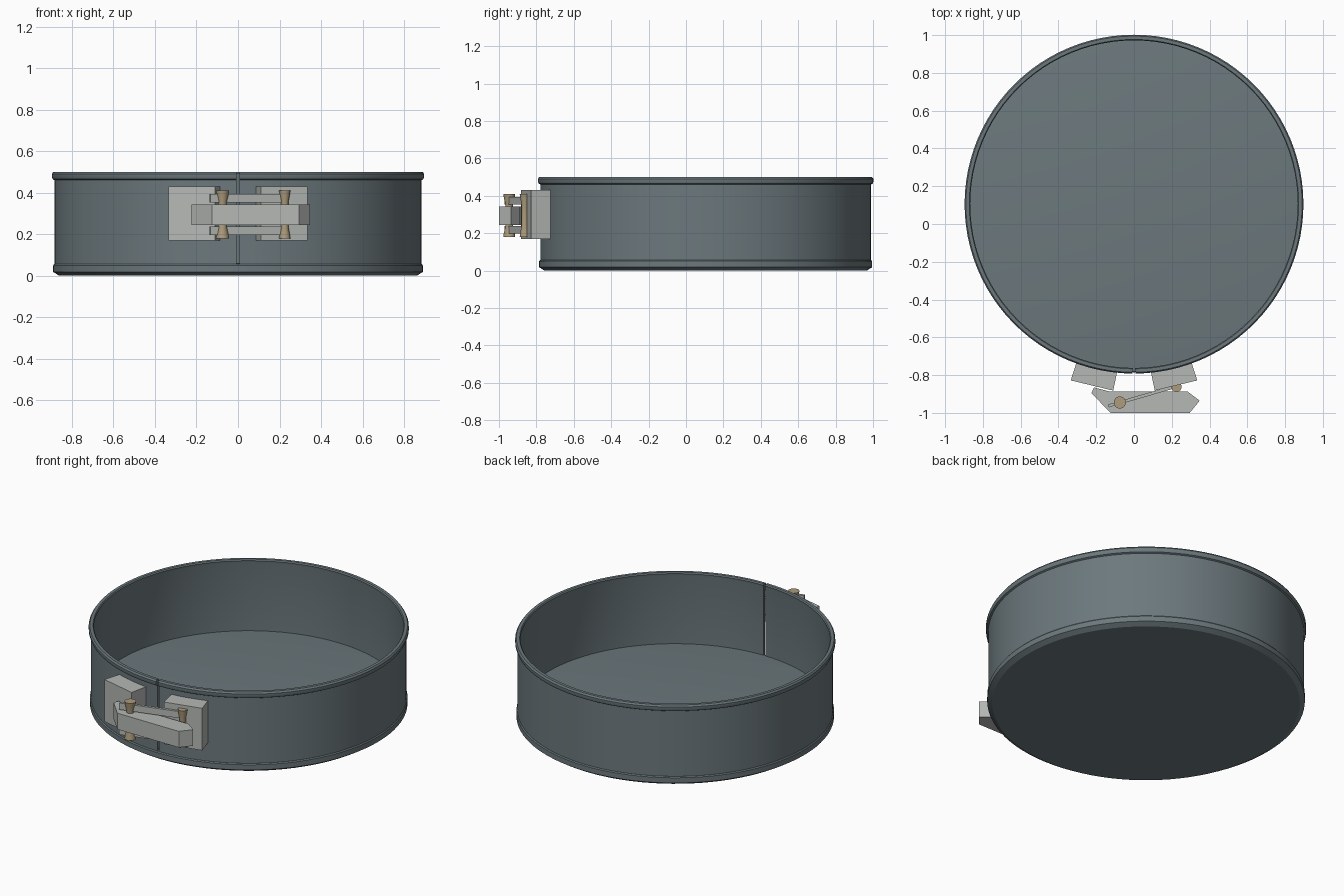
import bpy, bmesh, math
from mathutils import Vector

if "Cube" in bpy.data.objects:
    bpy.data.objects.remove(bpy.data.objects["Cube"])

CY = 0.105      # pan centre in y
MID = 0.295     # height of the clasp's middle


def material(name, rgb):
    m = bpy.data.materials.new(name)
    m.diffuse_color = (*rgb, 1)
    m.use_nodes = True
    m.node_tree.nodes["Principled BSDF"].inputs["Base Color"].default_value = m.diffuse_color
    return m


steel = material("dark_steel", (0.15, 0.19, 0.205))
zinc = material("light_metal", (0.46, 0.48, 0.46))
brass = material("brass", (0.42, 0.33, 0.2))


def finish(name, bm, mat, smooth=False):
    bmesh.ops.recalc_face_normals(bm, faces=bm.faces)
    me = bpy.data.meshes.new(name)
    bm.to_mesh(me)
    bm.free()
    ob = bpy.data.objects.new(name, me)
    bpy.context.collection.objects.link(ob)
    me.materials.append(mat)
    if smooth:
        bpy.ops.object.select_all(action='DESELECT')
        ob.select_set(True)
        bpy.context.view_layer.objects.active = ob
        bpy.ops.object.shade_smooth_by_angle(angle=math.radians(25))
    return ob


def revolve(name, profile, centre, mat, steps=96, gap=0.0, closed=False):
    """Turn an (r, z) profile about a vertical axis; gap (radians) is left open at the front."""
    bm = bmesh.new()
    rings = []
    count = steps + 1 if gap else steps
    for i in range(count):
        a = -math.pi / 2 + gap / 2 + (2 * math.pi - gap) * i / steps
        rings.append([bm.verts.new((centre[0] + r * math.cos(a), centre[1] + r * math.sin(a), z))
                      for r, z in profile])
    n = len(profile)
    for i in range(steps):
        p, q = rings[i], rings[(i + 1) % count]
        for j in range(n if closed else n - 1):
            k = (j + 1) % n
            bm.faces.new((p[j], q[j], q[k], p[k]))
    if gap:
        bm.faces.new(rings[0])
        bm.faces.new(rings[-1])
    if not closed:
        bm.faces.new([r[0] for r in rings])
        bm.faces.new([r[-1] for r in rings])
    return finish(name, bm, mat, True)


def prism(name, outline, z0, z1, mat):
    """Extrude an (x, y) outline upward."""
    bm = bmesh.new()
    face = bm.faces.new([bm.verts.new((x, y, z0)) for x, y in outline])
    ext = bmesh.ops.extrude_face_region(bm, geom=[face])
    for v in ext["geom"]:
        if isinstance(v, bmesh.types.BMVert):
            v.co.z = z1
    return finish(name, bm, mat)


# Base plate with a flared lip
revolve("base_plate", [(0.862, 0), (0.89, 0.018), (0.89, 0.05), (0.885, 0.056), (0.862, 0.06)],
        (0, CY), steel)

# Split side wall with a rolled rim
revolve("side_wall", [(0.870, 0.05), (0.884, 0.05), (0.884, 0.46), (0.893, 0.465), (0.897, 0.475),
                      (0.897, 0.490), (0.890, 0.5), (0.872, 0.5), (0.867, 0.493), (0.870, 0.478)],
        (0, CY), steel, gap=0.015, closed=True)

# Clasp mounting blocks on both sides of the split
block = [(0.335, -0.828), (0.11, -0.882), (0.087, -0.772), (0.302, -0.725)]
for side, s in (("left", -1), ("right", 1)):
    prism(side + "_mount_block", [(s * x, y) for x, y in block], 0.17, 0.43, zinc)

# Lever
prism("lever", [(-0.125, -1.0), (0.295, -1.0), (0.348, -0.935), (0.285, -0.888),
                (-0.125, -0.888), (-0.212, -0.865), (-0.225, -0.895)], MID - 0.052, MID + 0.048, zinc)

# Thin link plates above and below the lever
a, b = Vector((-0.135, -0.963)), Vector((0.235, -0.856))
d = (b - a).normalized()
w = Vector((-d.y, d.x)) * 0.008
for level, s in (("upper", 1), ("lower", -1)):
    zs = sorted((MID + s * 0.057, MID + s * 0.098))
    prism(level + "_link", [a - w, b - w, b + w, a + w], zs[0], zs[1], zinc)

# Spool-shaped pivot pins
spool = [(0.032, -0.115), (0.030, -0.100), (0.021, -0.060), (0.021, 0.060), (0.030, 0.100), (0.032, 0.115)]
for side, pos in (("left", (-0.075, -0.945)), ("right", (0.225, -0.862))):
    revolve(side + "_pivot_pin", [(r * (1 if side == "left" else 0.85), z + MID) for r, z in spool],
            pos, brass, steps=24)
